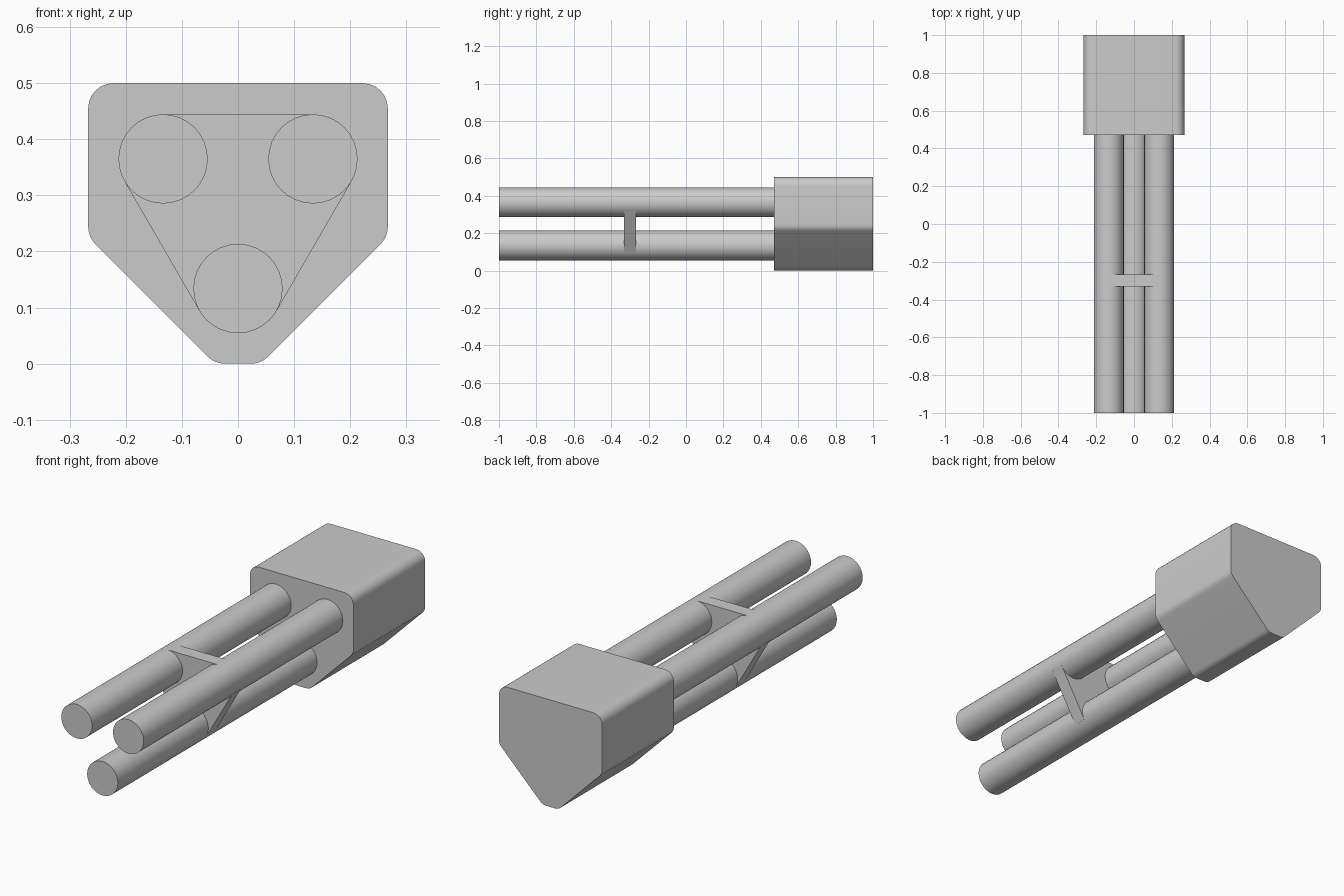
import bpy, bmesh, math
from mathutils import Vector

if "Cube" in bpy.data.objects:
    bpy.data.objects.remove(bpy.data.objects["Cube"])


def rounded(points, radius, steps=6):
    """Round each corner of a convex outline in the xz plane."""
    out = []
    n = len(points)
    for i in range(n):
        p = Vector(points[i])
        a = (Vector(points[i - 1]) - p).normalized()
        b = (Vector(points[(i + 1) % n]) - p).normalized()
        half = a.angle(b) / 2
        centre = p + (a + b).normalized() * (radius / math.sin(half))
        start = p + a * (radius / math.tan(half)) - centre
        end = p + b * (radius / math.tan(half)) - centre
        for k in range(steps + 1):
            t = k / steps
            sweep = math.pi - 2 * half
            v = (start * math.sin((1 - t) * sweep) + end * math.sin(t * sweep)) / math.sin(sweep)
            out.append(centre + v)
    return out


def extrude(name, outline, y0, y1):
    """Extrude an xz outline along y, smooth with sharp edges kept."""
    bm = bmesh.new()
    face = bm.faces.new([bm.verts.new((p[0], y0, p[1])) for p in outline])
    moved = bmesh.ops.extrude_face_region(bm, geom=[face])["geom"]
    verts = [g for g in moved if isinstance(g, bmesh.types.BMVert)]
    bmesh.ops.translate(bm, verts=verts, vec=(0, y1 - y0, 0))
    bmesh.ops.recalc_face_normals(bm, faces=bm.faces[:])
    mesh = bpy.data.meshes.new(name)
    bm.to_mesh(mesh)
    bm.free()
    obj = bpy.data.objects.new(name, mesh)
    bpy.context.collection.objects.link(obj)
    bpy.ops.object.select_all(action='DESELECT')
    obj.select_set(True)
    bpy.context.view_layer.objects.active = obj
    bpy.ops.object.shade_smooth_by_angle(angle=math.radians(30))
    return obj


def polar(c, r, degrees):
    a = math.radians(degrees)
    return (c[0] + r * math.cos(a), c[1] + r * math.sin(a))


# Rear housing block
side = [(0.041, 0), (0.267, 0.226), (0.267, 0.5)]
profile = side + [(-x, z) for x, z in reversed(side)]
extrude("housing", rounded(profile, 0.045), 0.47, 1.0)

# Three round barrels
R = 0.0795
centres = {"left": (-0.1335, 0.365), "right": (0.1335, 0.365), "lower": (0, 0.134)}
for label, c in centres.items():
    extrude(label + "_barrel", [polar(c, R, 360 * k / 32) for k in range(32)], -1.0, 0.48)

# Spacer plate, tangent to the outside of the barrels
angles = [("lower", 210), ("lower", 330), ("right", 330), ("right", 90), ("left", 90), ("left", 210)]
extrude("spacer_plate", [polar(centres[l], R, a) for l, a in angles], -0.332, -0.268)
